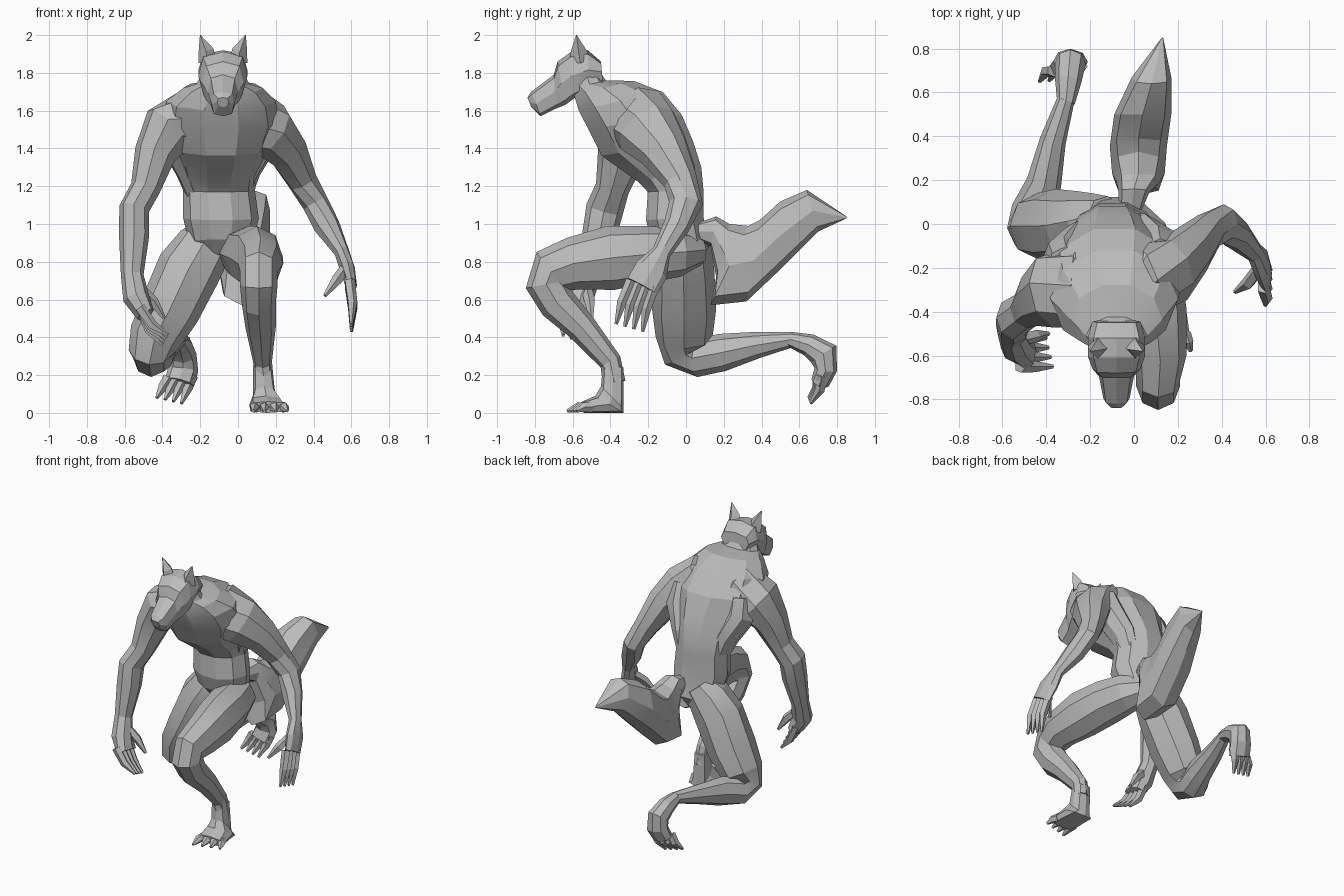
import bpy
import bmesh
from math import copysign, cos, sin, tau, radians
from mathutils import Vector

CM = 0.01
SIDE = Vector((1, 0, 0))

if "Cube" in bpy.data.objects:
    bpy.data.objects.remove(bpy.data.objects["Cube"], do_unlink=True)

# One matte clay material for the whole figure
clay = bpy.data.materials.new("clay_grey")
clay.use_nodes = True
clay_colour = (0.5, 0.5, 0.5, 1)
clay.diffuse_color = clay_colour
shader = clay.node_tree.nodes["Principled BSDF"]
shader.inputs["Base Color"].default_value = clay_colour
shader.inputs["Roughness"].default_value = 0.8


def skin(name, frames, sides, power=1):
    """Bridge rings of (centre, axis_u, axis_v); a power below one squares them."""
    bm = bmesh.new()
    rings = []
    for centre, axis_u, axis_v in frames:
        ring = []
        for i in range(sides):
            c, s = cos(tau * i / sides), sin(tau * i / sides)
            c = copysign(abs(c) ** power, c)
            s = copysign(abs(s) ** power, s)
            ring.append(bm.verts.new((centre + axis_u * c + axis_v * s) * CM))
        rings.append(ring)
    for lower, upper in zip(rings, rings[1:]):
        for i in range(sides):
            j = (i + 1) % sides
            bm.faces.new((lower[i], lower[j], upper[j], upper[i]))
    bm.faces.new(rings[0][::-1])
    bm.faces.new(rings[-1])
    bmesh.ops.recalc_face_normals(bm, faces=bm.faces)
    mesh = bpy.data.meshes.new(name)
    bm.to_mesh(mesh)
    bm.free()
    mesh.materials.append(clay)
    part = bpy.data.objects.new(name, mesh)
    bpy.context.collection.objects.link(part)
    bpy.ops.object.select_all(action="DESELECT")
    part.select_set(True)
    bpy.context.view_layer.objects.active = part
    bpy.ops.object.shade_smooth_by_angle(angle=radians(16))


def limb(name, stations, sides=8):
    """Tube through stations of x, y, z, sideways radius, depth radius."""
    points = [Vector(s[:3]) for s in stations]
    frames = []
    for i, station in enumerate(stations):
        before = points[max(i - 1, 0)]
        after = points[min(i + 1, len(points) - 1)]
        along = (after - before).normalized()
        across = (SIDE - along * SIDE.dot(along)).normalized()
        frames.append((points[i], across * station[3], along.cross(across) * station[4]))
    skin(name, frames, sides)


def body(name, stations, sides=8, power=1):
    """Symmetric loft: centre x, half width, then (y, z) of both profile edges."""
    frames = []
    for x, width, first, second in stations:
        a, b = Vector((x, *first)), Vector((x, *second))
        frames.append(((a + b) / 2, SIDE * width, (a - b) / 2))
    skin(name, frames, sides, power)


def digits(name, roots, tips, count, radius, bend):
    """Fan of tapering fingers or toes between two roots and two tips."""
    bend = Vector(bend)
    for i in range(count):
        f = i / (count - 1)
        root = Vector(roots[0]).lerp(Vector(roots[1]), f)
        tip = Vector(tips[0]).lerp(Vector(tips[1]), f)
        middle = root.lerp(tip, 0.5) + bend
        limb(f"{name}_{i + 1}", [
            (*root, radius, radius),
            (*middle, radius * 0.9, radius * 0.9),
            (*tip, radius * 0.3, radius * 0.3)], sides=5)


# Trunk, from crotch to neck
body("torso", [
    (-10, 7, (-10, 82), (8, 80)),
    (-9, 17, (-19, 92), (13, 88)),
    (-9, 20, (-22, 102), (10, 104)),
    (-10, 19, (-21, 117), (10, 118)),
    (-10, 20, (-26, 122), (9, 130)),
    (-9, 25, (-46, 136), (5, 144)),
    (-9, 31, (-53, 150), (-1, 158)),
    (-9, 29, (-58, 160), (-11, 170)),
    (-8, 21, (-60, 168), (-27, 176)),
    (-8, 14, (-60, 172), (-42, 176)),
    (-8, 11, (-60, 178), (-46, 182))], sides=10)

# Back muscles joining the shoulders to the waist
limb("left_back_muscle", [
    (12, -16, 156, 9, 10),
    (11, -11, 143, 10, 11),
    (5, -5, 128, 7, 10),
    (1, -3, 112, 5, 8)])
limb("right_back_muscle", [
    (-31, -20, 156, 9, 10),
    (-32, -17, 143, 10, 12),
    (-26, -9, 128, 7, 11),
    (-21, -5, 112, 5, 8)])

# Head and muzzle
body("head", [
    (-8, 11, (-45, 186), (-44, 175)),
    (-8, 13, (-52, 192), (-51, 171)),
    (-8, 13, (-61, 191), (-60, 166)),
    (-8, 11, (-68, 186), (-64, 163)),
    (-8, 8, (-70, 179), (-69, 161)),
    (-8, 6, (-82, 170), (-77, 157)),
    (-8, 3, (-84, 167), (-82, 162))], power=0.65)

# Pointed ears, one each side of the skull
for label, sign in (("left", 1), ("right", -1)):
    limb(f"{label}_ear", [
        (-8 + sign * 8, -56, 186, 5, 6),
        (-8 + sign * 9, -57, 192, 4, 4),
        (-8 + sign * 12, -58, 200, 0.2, 0.2)], sides=4)

# Bushy tail with a keel under its root
body("tail", [
    (-2, 5, (4, 100), (6, 92)),
    (0, 7, (16, 104), (13, 88)),
    (2, 10, (23, 100), (16, 72)),
    (2, 12, (33, 99), (13, 57)),
    (2, 13, (39, 102), (32, 59)),
    (4, 13, (50, 112), (50, 76)),
    (8, 9, (64, 118), (70, 96)),
    (13, 0.3, (85, 104), (85, 103))], power=0.75)

# Arms, starting deep in the shoulders
limb("left_arm", [
    (-4, -29, 156, 11, 13),
    (6, -25, 156, 16, 18),
    (17, -21, 150, 14, 17),
    (26, -12, 139, 11, 13),
    (34, -3, 123, 8, 9),
    (41, 0, 111, 7, 9),
    (47, -5, 99, 7, 7),
    (55, -13, 85, 4, 5),
    (58, -18, 76, 4, 9),
    (60, -23, 67, 3, 9)])
limb("right_arm", [
    (-13, -30, 156, 11, 13),
    (-25, -28, 156, 16, 19),
    (-37, -30, 150, 15, 18),
    (-44, -34, 137, 11, 13),
    (-49, -39, 119, 8, 9),
    (-55, -43, 108, 8, 10),
    (-55, -46, 94, 8, 9),
    (-56, -51, 73, 6, 6),
    (-54, -56, 61, 7, 7),
    (-49, -58, 52, 5, 9)])

# Hands
digits("left_finger", [(59, -29, 70), (59, -17, 67)],
       [(60, -37, 47), (60, -23, 43)], 4, 3, (1, -1, 0))
digits("right_finger", [(-52, -65, 56), (-52, -52, 55)],
       [(-37, -65, 41), (-40, -52, 36)], 4, 3, (-1, 0, -2))
limb("left_thumb", [(58, -19, 78, 3, 3), (52, -27, 70, 3, 3), (46, -31, 62, 1, 1)], sides=5)
limb("right_thumb", [(-54, -53, 68, 3, 3), (-45, -51, 59, 3, 3), (-39, -50, 50, 1, 1)], sides=5)

# Left leg, planted with the knee forward
limb("left_leg", [
    (-4, 7, 86, 8, 8),
    (2, -4, 85, 13, 13),
    (6, -20, 84, 15, 15),
    (10, -40, 82, 14, 17),
    (12, -60, 79, 12, 14),
    (11, -71, 75, 10, 13),
    (11, -74, 68, 10, 11),
    (11, -68, 58, 9, 10),
    (12, -55, 45, 8, 8),
    (13, -40, 27, 5, 6),
    (14, -38, 16, 5, 6)])
body("left_foot", [
    (13, 5, (-44, 26), (-33, 24)),
    (14, 6, (-45, 14), (-33, 2)),
    (15, 9, (-48, 9), (-33, 0)),
    (16, 10, (-55, 6), (-54, 0))], power=0.7)
digits("left_toe", [(9, -51, 3), (23, -50, 3)],
       [(8, -63, 1), (26, -58, 1)], 4, 3, (0, 0, 1))

# Right leg, kneeling with the shin trailing behind
limb("right_leg", [
    (-12, 2, 96, 11, 11),
    (-18, 0, 88, 15, 14),
    (-26, -1, 76, 17, 16),
    (-36, -1, 55, 16, 17),
    (-44, -1, 40, 14, 15),
    (-47, -1, 32, 11, 12),
    (-46, 6, 29, 10, 10),
    (-41, 19, 32, 8, 10),
    (-37, 38, 36, 6, 7),
    (-31, 57, 39, 4, 4)])
limb("right_foot", [
    (-31, 55, 39, 4, 4),
    (-30, 65, 36, 6, 6),
    (-29, 73, 31, 7, 8),
    (-29, 74, 23, 8, 6),
    (-31, 71, 16, 8, 5)])
digits("right_toe", [(-37, 70, 19), (-24, 72, 20)],
       [(-43, 65, 8), (-30, 66, 5)], 4, 3, (0, 2, 0))
